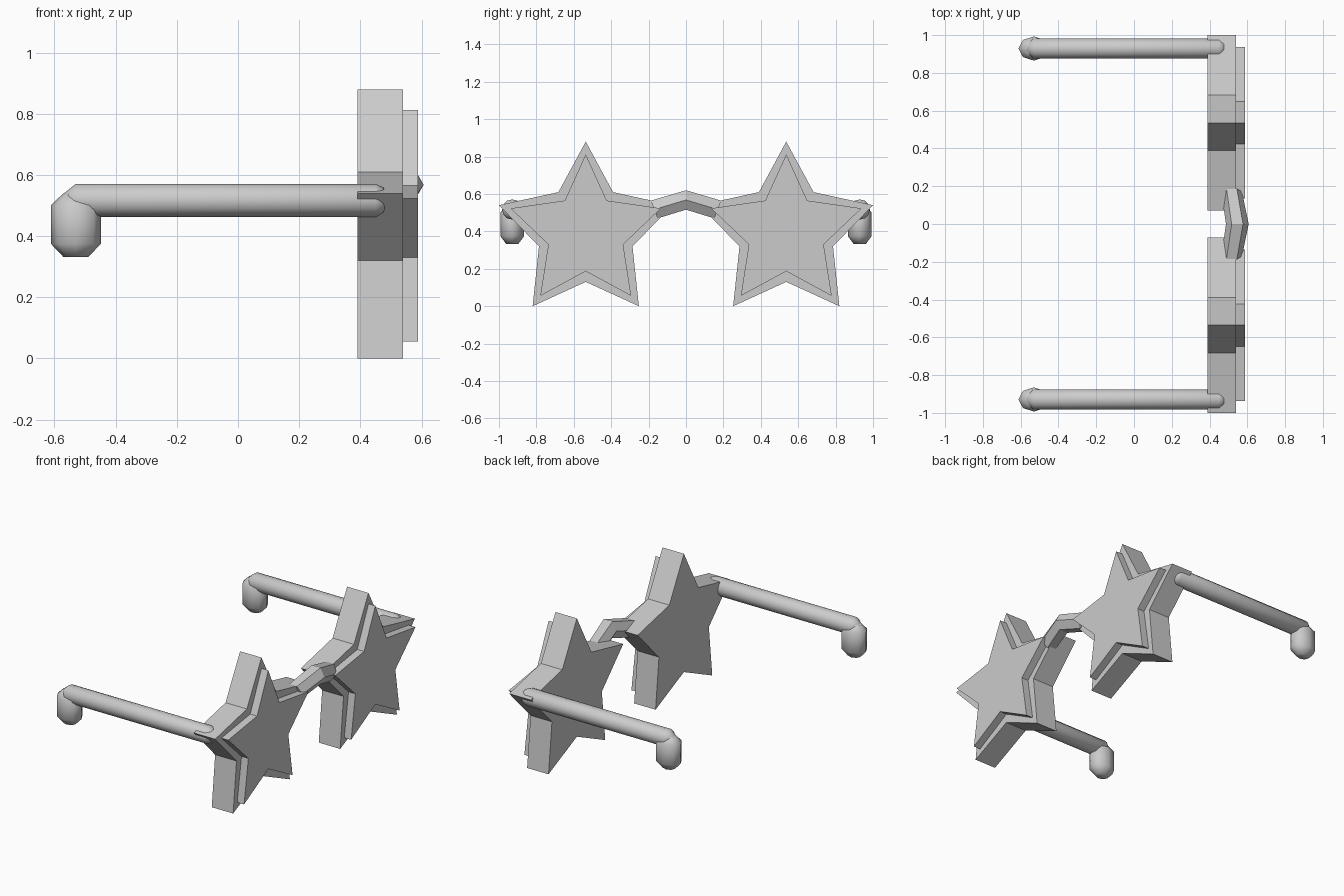
import bpy, bmesh
from math import pi, cos, sin
from mathutils import Vector

if "Cube" in bpy.data.objects:
    bpy.data.objects.remove(bpy.data.objects["Cube"])

STAR_Y = 0.536


def finish(name, bm, smooth=False):
    bmesh.ops.recalc_face_normals(bm, faces=bm.faces)
    me = bpy.data.meshes.new(name)
    bm.to_mesh(me)
    bm.free()
    ob = bpy.data.objects.new(name, me)
    bpy.context.collection.objects.link(ob)
    for p in me.polygons:
        p.use_smooth = smooth
    return ob


def star_plate(name, half, y, x0, x1):
    # half outline (offset from star centre, z), mirrored and extruded along x
    outline = half + [(-a, z) for a, z in reversed(half[1:-1])]
    bm = bmesh.new()
    face = bm.faces.new([bm.verts.new((x0, y + a, z)) for a, z in outline])
    out = bmesh.ops.extrude_face_region(bm, geom=[face])
    verts = [g for g in out["geom"] if isinstance(g, bmesh.types.BMVert)]
    bmesh.ops.translate(bm, verts=verts, vec=(x1 - x0, 0, 0))
    return finish(name, bm)


def loft(name, rings, smooth=False):
    # skin a list of equal-length vertex rings and cap both ends
    bm = bmesh.new()
    vs = [[bm.verts.new(p) for p in r] for r in rings]
    n = len(vs[0])
    for a, b in zip(vs, vs[1:]):
        for i in range(n):
            j = (i + 1) % n
            bm.faces.new((a[i], a[j], b[j], b[i]))
    bm.faces.new(vs[0])
    bm.faces.new(vs[-1])
    return finish(name, bm, smooth)


def ring(c, u, v, n, phase=0.0):
    c, u, v = Vector(c), Vector(u), Vector(v)
    return [c + u * cos(phase + 2 * pi * i / n) + v * sin(phase + 2 * pi * i / n)
            for i in range(n)]


frame_half = [(0, .88), (.146, .61), (.464, .54), (.25, .32), (.284, 0), (0, .13)]
lens_half = [(0, .812), (.112, .565), (.402, .523), (.2, .33), (.243, .055), (0, .187)]

for side, s in (("left", -1), ("right", 1)):
    # star frame and the thinner star lens on its front
    star_plate(side + "_frame", frame_half, s * STAR_Y, .39, .54)
    star_plate(side + "_lens", lens_half, s * STAR_Y, .54, .588)

    # temple arm with rounded ends
    y = s * .929
    profile = [(-.575, .018), (-.53, .054), (.45, .054), (.475, .042), (.487, .02)]
    loft(side + "_temple",
         [ring((x, y, .517), (0, r, 0), (0, 0, r), 12) for x, r in profile], True)

    # ear tip hanging from the back of the arm
    tip = [(.332, .5), (.375, 1), (.50, 1), (.54, .5)]
    loft(side + "_ear_tip",
         [ring((-.53, y, z), (.082 * k, 0, 0), (0, .064 * k, 0), 8) for z, k in tip], True)

# six-sided bent nose bridge
path = [((.517, -.17, .517), (0, -.018, .049)),
        ((.547, 0, .568), (0, 0, .06)),
        ((.517, .17, .517), (0, .018, .049))]
loft("bridge", [ring(c, (.06 if c[1] == 0 else .055, 0, 0),
                     Vector(v) * (1 if c[1] == 0 else 1.12), 6) for c, v in path])

# keep crisp edges on the rounded parts
bpy.ops.object.select_all(action='DESELECT')
for ob in bpy.data.objects:
    if "temple" in ob.name or "ear_tip" in ob.name:
        ob.select_set(True)
        bpy.context.view_layer.objects.active = ob
bpy.ops.object.shade_smooth_by_angle(angle=pi / 3)
